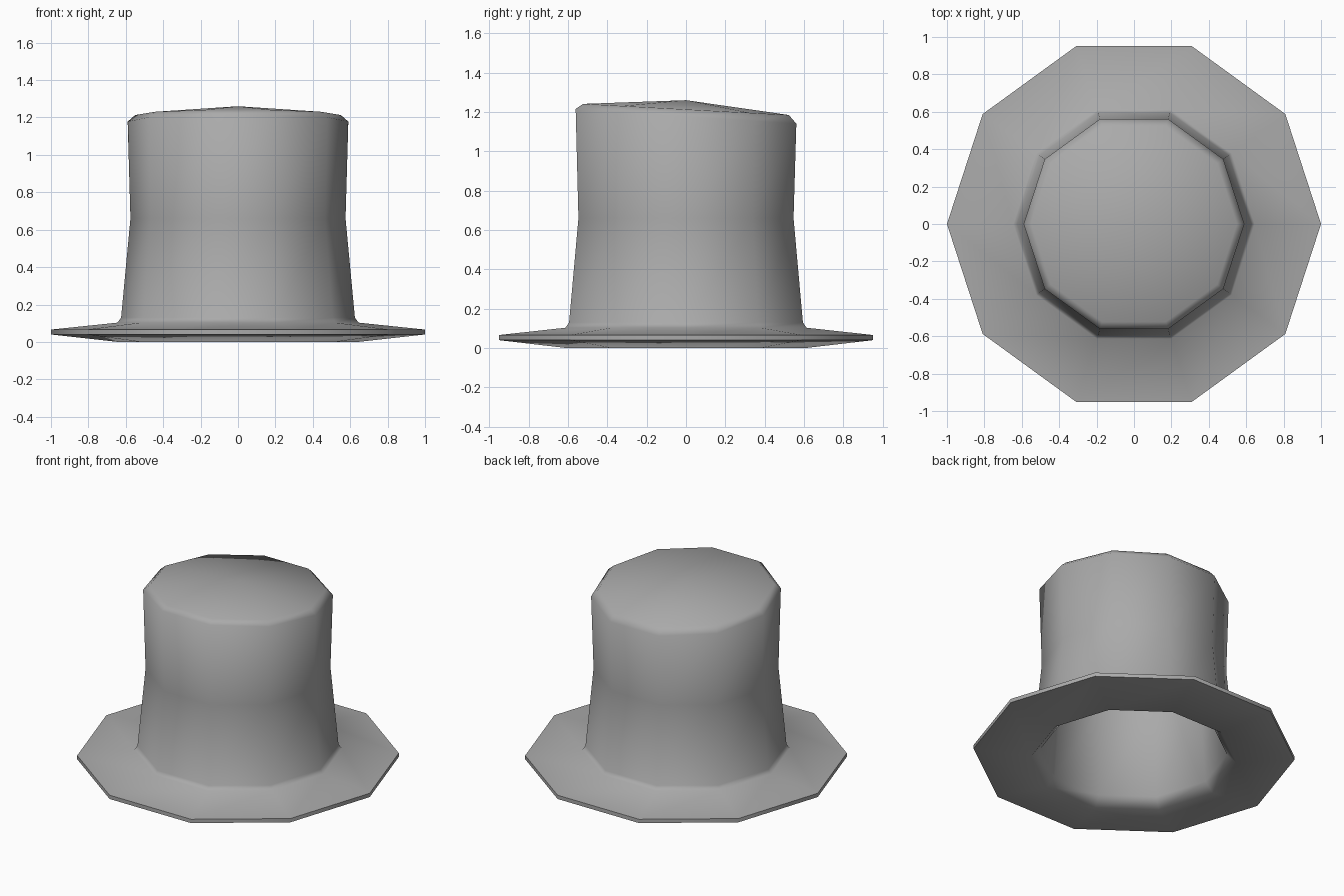
import bpy
import bmesh
import math

if "Cube" in bpy.data.objects:
    bpy.data.objects.remove(bpy.data.objects["Cube"], do_unlink=True)

SIDES = 10

# One grey felt for the whole hat
felt = bpy.data.materials.new("grey_felt")
felt.use_nodes = True
colour = (0.4, 0.4, 0.4, 1)
felt.diffuse_color = colour
felt.node_tree.nodes["Principled BSDF"].inputs["Base Color"].default_value = colour


def add_ring(bm, radius, z, slope):
    """Ring of vertices whose height drops towards the back by slope."""
    ring = []
    for i in range(SIDES):
        a = math.tau * i / SIDES
        y = radius * math.sin(a)
        ring.append(bm.verts.new((radius * math.cos(a), y, z - slope * y)))
    return ring


def cap_ring(bm, ring, z):
    """Close a ring with a fan to a centre point."""
    tip = bm.verts.new((0, 0, z))
    for i in range(SIDES):
        bm.faces.new((ring[i], ring[(i + 1) % SIDES], tip))


def lathe(name, profile, first_tip, last_tip):
    bm = bmesh.new()
    rings = [add_ring(bm, *point) for point in profile]
    for low, high in zip(rings, rings[1:]):
        for i in range(SIDES):
            j = (i + 1) % SIDES
            bm.faces.new((low[i], low[j], high[j], high[i]))
    cap_ring(bm, rings[0], first_tip)
    cap_ring(bm, rings[-1], last_tip)
    bmesh.ops.recalc_face_normals(bm, faces=bm.faces[:])
    mesh = bpy.data.meshes.new(name)
    bm.to_mesh(mesh)
    bm.free()
    mesh.materials.append(felt)
    obj = bpy.data.objects.new(name, mesh)
    bpy.context.collection.objects.link(obj)
    return obj


# Hollow shell as (radius, height, slope): lining, brim, then outer crown
profile = [
    (0.50, 1.15, 0.05),
    (0.54, 1.12, 0.06),
    (0.53, 0.66, 0),
    (0.58, 0.06, 0),
    (0.64, 0.00, 0),
    (1.00, 0.04, 0),
    (1.00, 0.066, 0),
    (0.645, 0.103, 0),
    (0.625, 0.13, 0),
    (0.575, 0.66, 0),
    (0.59, 1.178, 0.067),
    (0.55, 1.213, 0.054),
]
hat = lathe("top_hat", profile, 1.20, 1.26)

# Smooth felt with a crisp brim edge
bpy.ops.object.select_all(action="DESELECT")
hat.select_set(True)
bpy.context.view_layer.objects.active = hat
bpy.ops.object.shade_smooth_by_angle(angle=math.radians(62))
